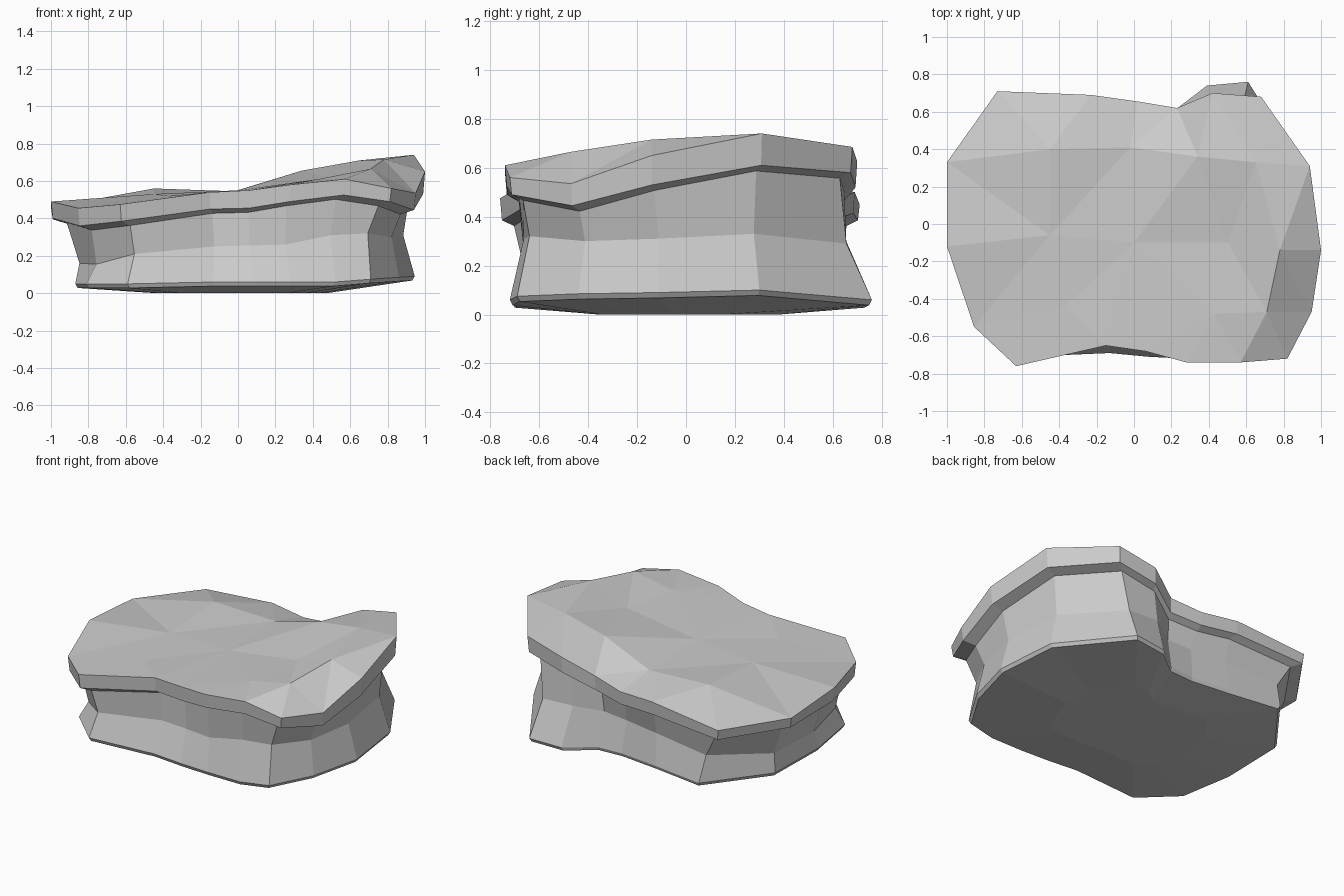
import bpy
import bmesh
from mathutils import Vector
from mathutils.geometry import delaunay_2d_cdt

# Overhanging top lip, counter-clockwise: x, y, upper z, lower z
LIP = [(-.63, -.76, .475, .385), (-.15, -.65, .54, .45), (.06, -.68, .55, .455),
       (.28, -.74, .58, .49), (.57, -.74, .61, .525), (.82, -.72, .56, .49),
       (.95, -.47, .535, .445), (1, -.14, .65, .53), (.94, .31, .74, .61),
       (.68, .68, .685, .58), (.42, .70, .625, .52), (.23, .62, .52, .425),
       (.02, .655, .485, .40), (-.23, .69, .50, .415), (-.73, .71, .45, .385),
       (-1, .33, .46, .395), (-1, -.12, .49, .40), (-.855, -.55, .455, .36)]

# Flared foot: x, y, foot z, waist z
FOOT = [(-.59, -.71, .05, .21), (-.13, -.69, .06, .25), (.08, -.71, .06, .255),
        (.28, -.72, .06, .26), (.52, -.72, .06, .31), (.71, -.69, .075, .32),
        (.86, -.44, .085, .30), (.945, -.11, .09, .31), (.90, .30, .10, .33),
        (.61, .76, .06, .29), (.39, .74, .05, .30), (.22, .61, .05, .27),
        (.05, .60, .05, .26), (-.22, .63, .05, .25), (-.57, .68, .05, .22),
        (-.86, .30, .05, .17), (-.87, -.14, .05, .16), (-.81, -.50, .05, .155)]

# Gentle bumps inside the top surface
BUMPS = [(-.45, .40, .56), (-.02, .41, .545), (.34, .36, .655), (.65, .33, .71),
         (.50, -.10, .62), (.78, -.14, .715), (-.45, -.06, .53), (0, -.10, .55),
         (-.37, -.44, .52), (.43, -.48, .61), (.71, -.47, .665)]

bm = bmesh.new()


def ring(points):
    return [bm.verts.new(p) for p in points]


def bridge(low, high):
    n = len(low)
    for i in range(n):
        j = (i + 1) % n
        bm.faces.new((low[i], low[j], high[j], high[i]))


# Side wall: underside, foot rim, foot, waist, neck, lip
neck = [Vector((x * .915, y * .925, zb - .023)) for x, y, zt, zb in LIP]
waist = [((f[0] + n.x) * .475, (f[1] + n.y) * .472, f[3]) for f, n in zip(FOOT, neck)]
rings = [ring([(x * .5, y * .5, 0) for x, y, z, w in FOOT]),
         ring([(x * .985, y * .985, z - .022) for x, y, z, w in FOOT]),
         ring([(x, y, z) for x, y, z, w in FOOT]),
         ring(waist),
         ring(neck),
         ring([(x * .99, y * .99, zb) for x, y, zt, zb in LIP]),
         ring([(x, y, zt) for x, y, zt, zb in LIP])]
for low, high in zip(rings, rings[1:]):
    bridge(low, high)
bm.faces.new(rings[0][::-1])

# Top surface triangulated through the bumps
top = rings[-1] + ring(BUMPS)
n = len(LIP)
flat = delaunay_2d_cdt([v.co.xy for v in top], [(i, (i + 1) % n) for i in range(n)],
                       [], 1, 1e-5)
for tri in flat[2]:
    bm.faces.new([top[flat[3][i][0]] for i in tri])

bmesh.ops.recalc_face_normals(bm, faces=bm.faces)
mesh = bpy.data.meshes.new("rock_slab")
bm.to_mesh(mesh)
bm.free()
rock = bpy.data.objects.new("rock_slab", mesh)
bpy.context.collection.objects.link(rock)
